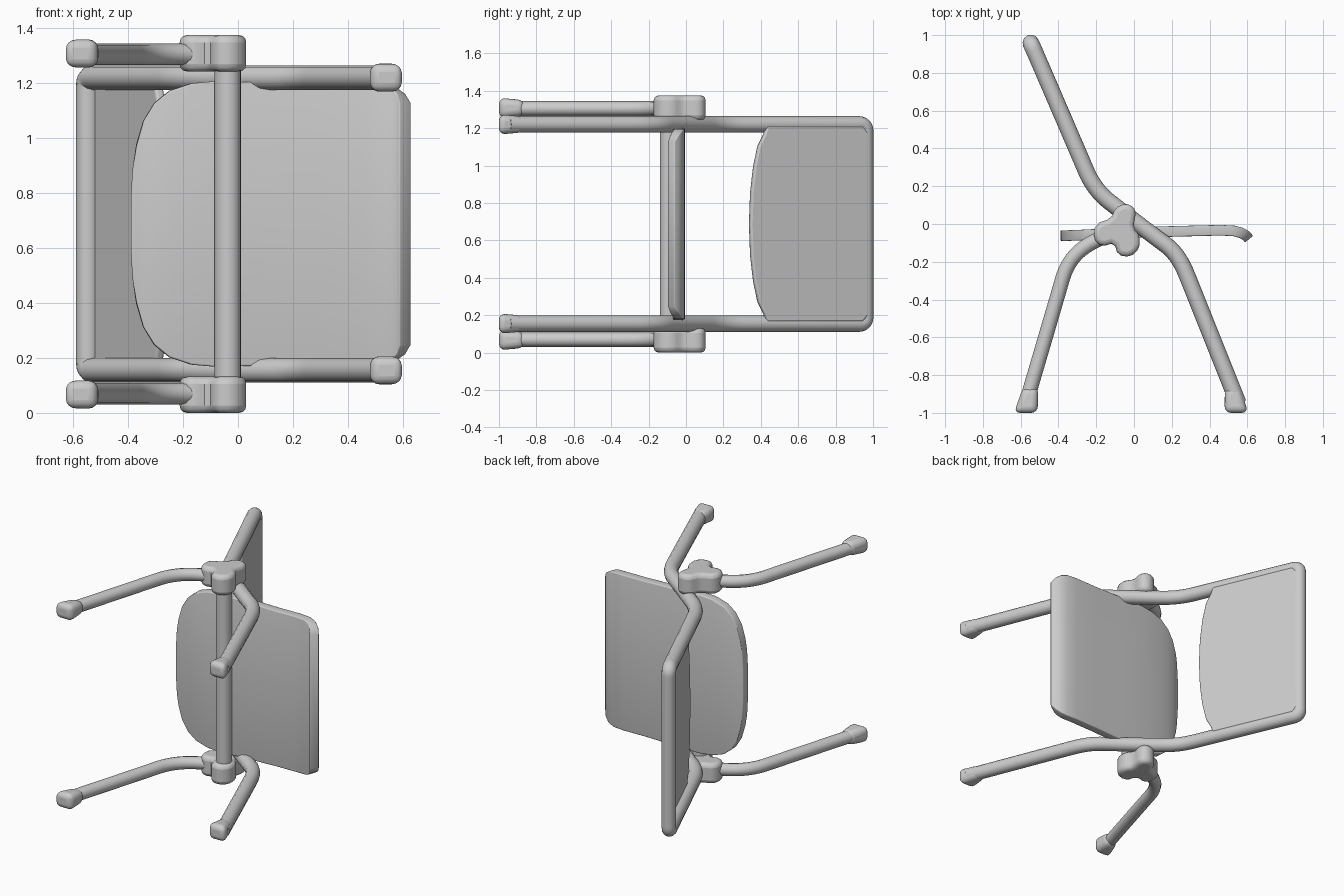
import bpy, bmesh, math
from mathutils import Vector

old = bpy.data.objects.get("Cube")
if old:
    bpy.data.objects.remove(old, do_unlink=True)

H = 1.375          # overall height; parts mirror about H / 2
MID = H / 2
grey = bpy.data.materials.new("plain grey")
grey.use_nodes = True
COL = (0.6, 0.6, 0.6, 1)
grey.diffuse_color = COL
bsdf = next(n for n in grey.node_tree.nodes if n.type == 'BSDF_PRINCIPLED')
bsdf.inputs["Base Color"].default_value = COL
bsdf.inputs["Roughness"].default_value = 0.6


def finish(ob, angle=40):
    """Apply the material and smooth shading with sharp edges kept."""
    if not ob.data.materials:
        ob.data.materials.append(grey)
    bpy.ops.object.select_all(action='DESELECT')
    ob.select_set(True)
    bpy.context.view_layer.objects.active = ob
    if ob.type == 'CURVE':
        bpy.ops.object.convert(target='MESH')
        ob = bpy.context.view_layer.objects.active
    bpy.ops.object.shade_smooth_by_angle(angle=math.radians(angle))
    return ob


def mesh_object(name, bm):
    bmesh.ops.recalc_face_normals(bm, faces=bm.faces[:])
    me = bpy.data.meshes.new(name)
    bm.to_mesh(me)
    bm.free()
    ob = bpy.data.objects.new(name, me)
    bpy.context.collection.objects.link(ob)
    return ob


def bevel(ob, width, segments=3, angle=50):
    m = ob.modifiers.new("rounding", 'BEVEL')
    m.width, m.segments = width, segments
    m.limit_method, m.angle_limit = 'ANGLE', math.radians(angle)


def tube(name, points, radius):
    """Round tube along a quadratic smooth path."""
    cu = bpy.data.curves.new(name, 'CURVE')
    cu.dimensions = '3D'
    cu.bevel_depth, cu.bevel_resolution = radius, 4
    cu.use_fill_caps = True
    sp = cu.splines.new('NURBS')
    sp.points.add(len(points) - 1)
    for p, co in zip(sp.points, points):
        p.co = (*co, 1)
    sp.order_u, sp.use_endpoint_u, sp.resolution_u = 3, True, 8
    ob = bpy.data.objects.new(name, cu)
    bpy.context.collection.objects.link(ob)
    return finish(ob)


def chaikin(pts, passes=2):
    """Round the corners of a closed outline."""
    for _ in range(passes):
        out = []
        for i, a in enumerate(pts):
            a, b = Vector(a), Vector(pts[(i + 1) % len(pts)])
            out += [a.lerp(b, 0.25), a.lerp(b, 0.75)]
        pts = out
    return pts


def slab(name, outline, offset, round_width):
    """Prism from a 3D outline swept by an offset vector."""
    bm = bmesh.new()
    face = bm.faces.new([bm.verts.new(p) for p in outline])
    new = bmesh.ops.extrude_face_region(bm, geom=[face])["geom"]
    bmesh.ops.translate(bm, vec=offset,
                        verts=[v for v in new if isinstance(v, bmesh.types.BMVert)])
    ob = mesh_object(name, bm)
    bevel(ob, round_width)
    return finish(ob)


def foot(name, x, z, lean):
    """Rounded foot pad, narrower where it meets the leg."""
    bm = bmesh.new()
    bmesh.ops.create_cube(bm, size=1)
    for v in bm.verts:
        top = v.co.y > 0
        w, d = (0.082, 0.084) if top else (0.125, 0.108)
        v.co = (x + v.co.x * w + (lean if top else 0),
                -0.865 if top else -1.0, z + v.co.z * d)
    ob = mesh_object(name, bm)
    bevel(ob, 0.034, 4, 30)
    return finish(ob)


# main frame: front legs and backrest loop in one bent tube
FZ = 0.155
side = [(0.552, -0.95), (0.32, -0.37), (0.235, -0.16), (0.1, -0.06),
        (-0.05, 0.055), (-0.21, 0.18), (-0.296, 0.38), (-0.515, 0.888)]
corner = (-0.546, 0.958)
half = [(x, y, FZ) for x, y in side] + [(*corner, FZ), (*corner, FZ + 0.07)]
tube("main_frame", half + [(x, y, H - z) for x, y, z in reversed(half)], 0.044)

# rear legs, feet and pivot hubs on both sides
rear = [(-0.07, -0.04), (-0.2, -0.075), (-0.35, -0.19), (-0.41, -0.4), (-0.572, -0.95)]
hub = [(-0.045, 0.11), (-0.10, 0.085), (-0.12, 0.03), (-0.205, 0.0), (-0.215, -0.08),
       (-0.17, -0.12), (-0.105, -0.10), (-0.085, -0.165), (-0.02, -0.175),
       (0.03, -0.13), (0.03, -0.06), (-0.005, -0.02), (0.01, 0.05), (0.0, 0.09)]
for label, s in (("lower", 1), ("upper", -1)):
    level = lambda z: z if s > 0 else H - z
    tube(label + "_rear_leg", [(x, y, level(0.07)) for x, y in rear], 0.039)
    foot(label + "_rear_foot", -0.573, level(0.067), 0.026)
    foot(label + "_front_foot", 0.542, level(0.155), -0.02)
    slab(label + "_hub", chaikin([(x, y, level(0)) for x, y in hub], 1),
         (0, 0, 0.132 * s), 0.026)

# cross bar joining the hubs
bm = bmesh.new()
bmesh.ops.create_cone(bm, cap_ends=True, segments=20, radius1=0.048, radius2=0.048,
                      depth=H - 0.16)
bmesh.ops.translate(bm, verts=bm.verts[:], vec=(-0.037, -0.092, MID))
finish(mesh_object("cross_bar", bm))

# backrest panel, flush with the front of the frame, bowed lower edge
normal = Vector((0.918, 0.395, 0))
edge = [(0.96, 0.20), (0.93, 0.165), (0.42, 0.165), (0.405, 0.21), (0.375, 0.27),
        (0.352, 0.38), (0.336, 0.52), (0.33, MID)]
edge += [(y, H - z) for y, z in reversed(edge[:-1])]
panel = [Vector((-0.305 - 0.43 * (y - 0.4), y, z)) + normal * 0.008 for y, z in edge]
slab("backrest_panel", panel, normal * 0.035, 0.01)

# seat: stations of (x, y, half width), with a rounded rear and a turned-down front lip
stations = [(-0.39, -0.062, 0.10), (-0.384, -0.062, 0.20), (-0.37, -0.062, 0.29),
            (-0.345, -0.061, 0.375), (-0.305, -0.06, 0.44), (-0.25, -0.057, 0.485),
            (-0.17, -0.053, 0.512), (-0.08, -0.047, 0.52), (0.1, -0.042, 0.515),
            (0.3, -0.037, 0.51), (0.46, -0.033, 0.51), (0.53, -0.037, 0.508),
            (0.568, -0.047, 0.497), (0.594, -0.062, 0.475), (0.609, -0.08, 0.44)]
bm = bmesh.new()
rows = [[bm.verts.new((x, y, MID + k * w)) for k in (-1, 1)] for x, y, w in stations]
for a, b in zip(rows, rows[1:]):
    bm.faces.new((a[0], a[1], b[1], b[0]))
seat = mesh_object("seat", bm)
sol = seat.modifiers.new("thickness", 'SOLIDIFY')
sol.thickness, sol.offset = 0.056, 0
bevel(seat, 0.02)
finish(seat)
